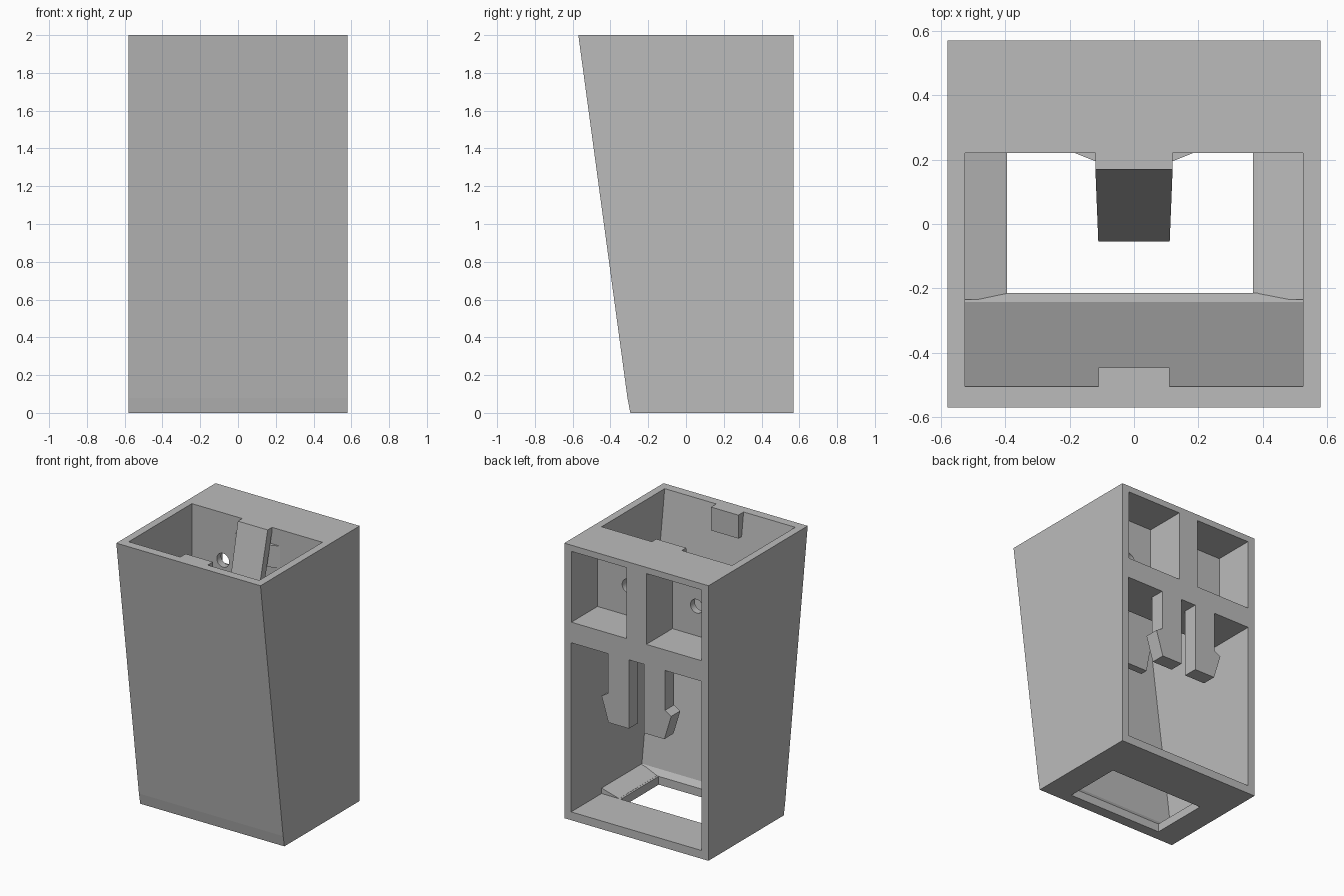
import bpy, bmesh
from mathutils import Vector

cube = bpy.data.objects.get("Cube")
if cube:
    bpy.data.objects.remove(cube, do_unlink=True)

grey = bpy.data.materials.new("plain grey")
grey.use_nodes = True
colour = (0.5, 0.5, 0.5, 1)
grey.diffuse_color = colour
grey.node_tree.nodes["Principled BSDF"].inputs["Base Color"].default_value = colour

AXES = {"x": lambda a, b, d: (d, a, b),
        "y": lambda a, b, d: (a, d, b),
        "z": lambda a, b, d: (a, b, d)}


def prism(name, axis, profile, lo, hi):
    """Extrude a 2D profile along one axis from lo to hi."""
    place = AXES[axis]
    bm = bmesh.new()
    face = bm.faces.new([bm.verts.new(place(a, b, lo)) for a, b in profile])
    extruded = bmesh.ops.extrude_face_region(bm, geom=[face])["geom"]
    moved = [v for v in extruded if isinstance(v, bmesh.types.BMVert)]
    bmesh.ops.translate(bm, verts=moved, vec=Vector(place(0, 0, hi - lo)))
    bmesh.ops.recalc_face_normals(bm, faces=bm.faces)
    mesh = bpy.data.meshes.new(name)
    bm.to_mesh(mesh)
    bm.free()
    mesh.materials.append(grey)
    obj = bpy.data.objects.new(name, mesh)
    bpy.context.collection.objects.link(obj)
    return obj


def box(name, x, y, z):
    return prism(name, "z", [(x[0], y[0]), (x[1], y[0]), (x[1], y[1]), (x[0], y[1])], *z)


def cut(target, cutter):
    cutter.hide_render = True
    mod = target.modifiers.new("cut", "BOOLEAN")
    mod.operation = "DIFFERENCE"
    mod.solver = "EXACT"
    mod.object = cutter
    bpy.context.view_layer.objects.active = target
    bpy.ops.object.modifier_apply(modifier=mod.name)
    bpy.data.objects.remove(cutter, do_unlink=True)


def flip(profile, side):
    return [(side * a, b) for a, b in profile]


# Outer body with leaning front
body = prism("housing", "x", [(-0.57, 2), (0.57, 2), (0.57, 0), (-0.295, 0), (-0.31, 0.08)],
             -0.58, 0.58)

# Main cavity, open at the top and the lower back
cut(body, prism("cavity", "x", [(-0.519, 2.1), (0.22, 2.1), (0.22, 1.29), (0.7, 1.29),
                                (0.7, 0.06), (-0.215, 0.06), (-0.243, 0.1)], -0.525, 0.525))

# Opening in the floor
cut(body, box("floor_opening", (-0.395, 0.37), (-0.215, 0.22), (-0.1, 0.2)))

for side in (-1, 1):
    # Rear pocket with a round through hole
    cut(body, box("pocket", sorted((side * 0.08, side * 0.523)), (0.27, 0.7), (1.44, 1.955)))
    bpy.ops.mesh.primitive_cylinder_add(vertices=32, radius=0.05, depth=0.2,
                                        location=(side * 0.275, 0.25, 1.655),
                                        rotation=(1.5708, 0, 0))
    cut(body, bpy.context.object)

for side, label in ((1, "left"), (-1, "right")):
    # Hooked snap clip under the rear beam
    clip = [(0.06, 1.29), (0.23, 1.29), (0.23, 1.0), (0.28, 0.97), (0.225, 0.79), (0.06, 0.79)]
    prism(label + "_clip", "y", flip(clip, side), 0.465, 0.57)
    # Sloped ledge beside the floor opening
    inner = 0.385 if side > 0 else 0.395
    ledge = [(inner, 0.05), (0.526, 0.05), (0.526, 0.1), (inner, 0.061)]
    prism(label + "_ledge", "y", flip(ledge, side), -0.235, 0.22)
    # Small gusset behind the tongue
    gusset = [(0.185, 0.221), (0.1, 0.221), (0.1, 0.19), (0.12, 0.195)]
    prism(label + "_gusset", "z", flip(gusset, side), 1.72, 1.88)

# Tongue leaning forward inside, narrowing downward
tongue = prism("tongue", "x", [(0.17, 2), (0.22, 2), (0.22, 1.97), (0.0, 1.05), (-0.055, 1.05)],
               -0.12, 0.12)
for v in tongue.data.vertices:
    v.co.x *= 1 - 0.08 * (2 - v.co.z)

# Boss on the inside of the front rim
prism("front_boss", "x", [(-0.506, 2), (-0.445, 2), (-0.445, 1.83), (-0.485, 1.83)], -0.11, 0.11)
